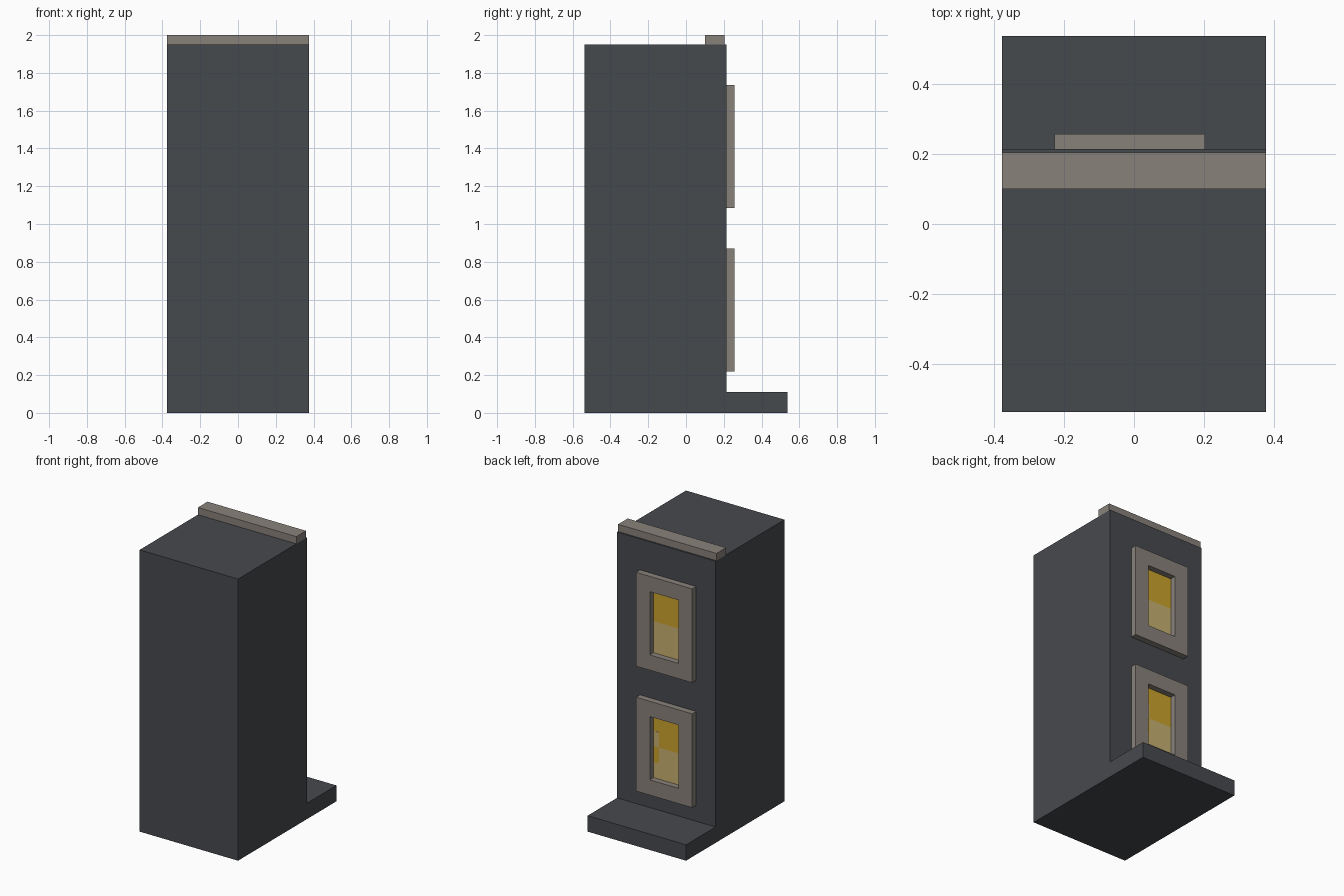
import bpy, bmesh

if "Cube" in bpy.data.objects:
    bpy.data.objects.remove(bpy.data.objects["Cube"])

W = 0.377          # half width
WALL_Y = 0.215     # plane of the windowed wall


def material(name, rgb):
    m = bpy.data.materials.new(name)
    m.diffuse_color = (*rgb, 1)
    m.use_nodes = True
    m.node_tree.nodes["Principled BSDF"].inputs["Base Color"].default_value = m.diffuse_color
    return m


slate = material("dark slate", (0.062, 0.067, 0.076))
stone = material("warm stone", (0.25, 0.222, 0.197))
amber = material("amber glass", (0.60, 0.37, 0.027))
tan = material("pale glass", (0.58, 0.44, 0.168))


def finish(name, bm, mat):
    bmesh.ops.recalc_face_normals(bm, faces=bm.faces)
    mesh = bpy.data.meshes.new(name)
    bm.to_mesh(mesh)
    bm.free()
    mesh.materials.append(mat)
    ob = bpy.data.objects.new(name, mesh)
    bpy.context.collection.objects.link(ob)
    return ob


def box(name, x, y, z, mat):
    bm = bmesh.new()
    bmesh.ops.create_cube(bm, size=1)
    for v in bm.verts:
        v.co = [r[0] if c < 0 else r[1] for c, r in zip(v.co, (x, y, z))]
    return finish(name, bm, mat)


def rect(bm, x, z, y):
    return [bm.verts.new((a, y, b)) for a, b in
            ((x[0], z[0]), (x[1], z[0]), (x[1], z[1]), (x[0], z[1]))]


def frame(name, x, z, y, border):
    # four loops: outer back, outer front, inner front, inner back
    bm = bmesh.new()
    xi = (x[0] + border, x[1] - border)
    zi = (z[0] + border, z[1] - border)
    loops = [rect(bm, x, z, y[0]), rect(bm, x, z, y[1]),
             rect(bm, xi, zi, y[1]), rect(bm, xi, zi, y[0])]
    for k in range(4):
        a, b = loops[k], loops[(k + 1) % 4]
        for i in range(4):
            j = (i + 1) % 4
            bm.faces.new((a[i], a[j], b[j], b[i]))
    return finish(name, bm, stone)


# tower body with doorstep, one L-shaped profile extruded across x
bm = bmesh.new()
profile = [(-0.538, 0), (0.538, 0), (0.538, 0.11), (WALL_Y, 0.11),
           (WALL_Y, 1.95), (-0.538, 1.95)]
face = bm.faces.new([bm.verts.new((-W, y, z)) for y, z in profile])
ext = bmesh.ops.extrude_face_region(bm, geom=[face])
bmesh.ops.translate(bm, vec=(2 * W, 0, 0),
                    verts=[v for v in ext["geom"] if isinstance(v, bmesh.types.BMVert)])
finish("body_with_step", bm, slate)

# roof ledge
box("roof_ledge", (-W, W), (0.1, 0.205), (1.95, 2.0), stone)

# two windows: frame and two-tone glass plates
FX, B = (-0.228, 0.203), 0.106
GX = (FX[0] + B, FX[1] - B)
for label, z0 in (("lower", 0.22), ("upper", 1.085)):
    z1, mid = z0 + 0.65, z0 + 0.325
    frame(label + "_window_frame", FX, (z0, z1), (WALL_Y - 0.002, 0.258), B)
    glass = (WALL_Y - 0.002, WALL_Y + 0.002)
    box(label + "_glass_top", GX, glass, (mid, z1 - B), amber)
    box(label + "_glass_bottom", GX, glass, (z0 + B, mid), tan)

# swapped panes at the edge of the lower window
edge, spot = (GX[1] - 0.043, GX[1]), (WALL_Y, WALL_Y + 0.003)
box("lower_glass_pale_patch", edge, spot, (0.545, 0.65), tan)
box("lower_glass_amber_patch", edge, spot, (0.435, 0.545), amber)
